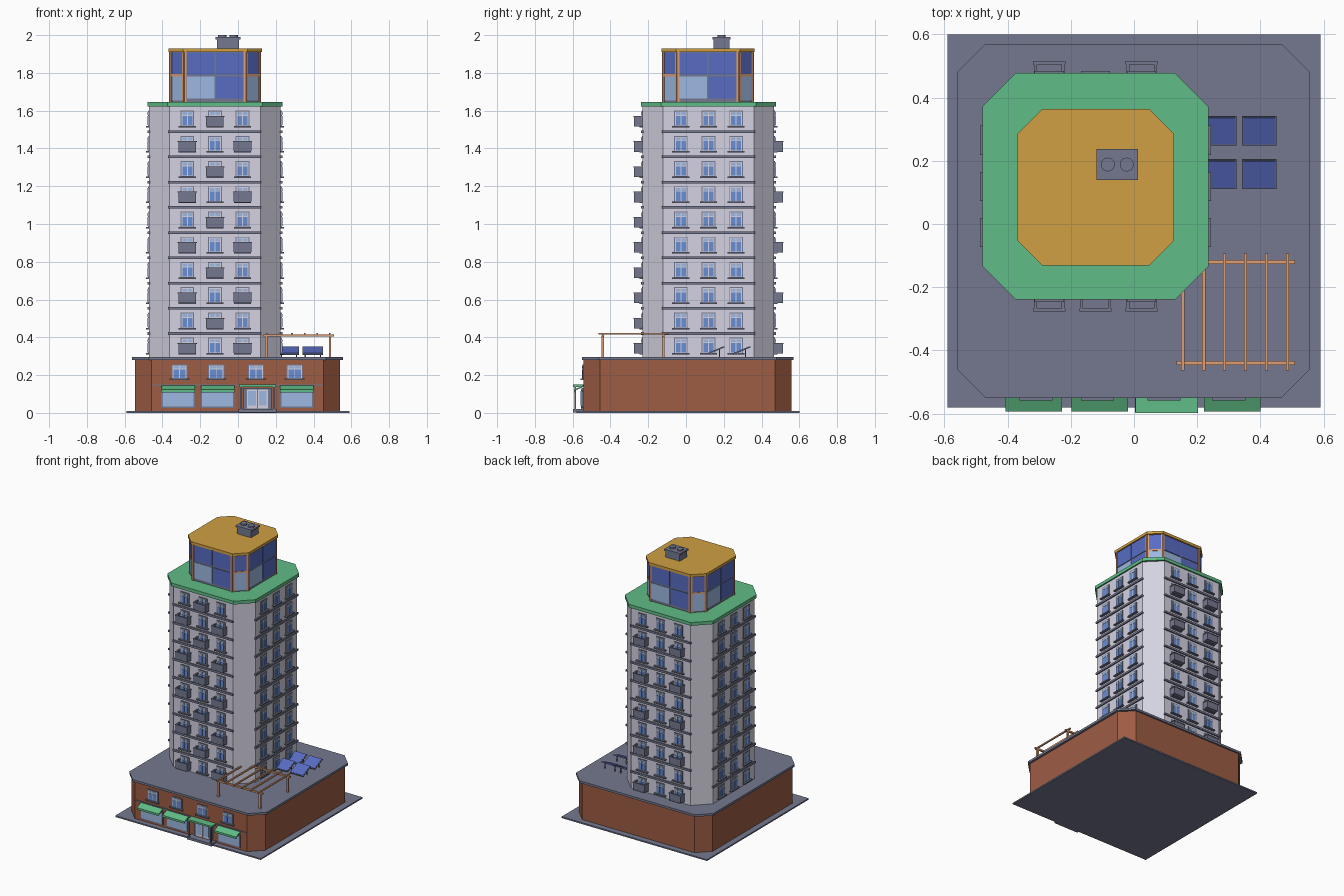
import bpy, bmesh, math
from mathutils import Matrix, Vector

if "Cube" in bpy.data.objects:
    bpy.data.objects.remove(bpy.data.objects["Cube"], do_unlink=True)


def linear(c):
    c /= 255
    return c / 12.92 if c <= 0.04045 else ((c + 0.055) / 1.055) ** 2.4


def material(name, r, g, b):
    m = bpy.data.materials.new(name)
    m.use_nodes = True
    col = (linear(r), linear(g), linear(b), 1)
    m.diffuse_color = col
    m.node_tree.nodes["Principled BSDF"].inputs["Base Color"].default_value = col
    return m


WALL = material("pale wall", 212, 210, 225)
SLATE = material("slate grey", 117, 121, 143)
BRICK = material("red brick", 158, 92, 68)
GREEN = material("green", 96, 188, 134)
OCHRE = material("ochre roof", 208, 160, 68)
TAN = material("tan timber", 220, 158, 118)
DEEP = material("deep blue glass", 88, 108, 196)
LIGHT = material("light blue glass", 156, 184, 226)
PANE = material("window blue", 104, 143, 214)

parts = {}


def mesh_for(name, mat):
    return parts.setdefault(name, (bmesh.new(), mat))[0]


def box(name, mat, center, size, frame=Matrix()):
    bmesh.ops.create_cube(mesh_for(name, mat), size=1,
                          matrix=frame @ Matrix.Translation(center) @ Matrix.Diagonal((*size, 1)))


def octagon(name, mat, cx, cy, hx, hy, cut, z0, z1):
    """Vertical prism: a rectangle with cut corners."""
    bm = mesh_for(name, mat)
    ring = []
    for sx, sy in ((1, 1), (-1, 1), (-1, -1), (1, -1)):
        pair = [(sx * hx, sy * (hy - cut)), (sx * (hx - cut), sy * hy)]
        ring += pair if sx * sy > 0 else pair[::-1]
    face = bm.faces.new([bm.verts.new((cx + x, cy + y, z0)) for x, y in ring])
    new = bmesh.ops.extrude_face_region(bm, geom=[face])["geom"]
    bmesh.ops.translate(bm, vec=(0, 0, z1 - z0),
                        verts=[v for v in new if isinstance(v, bmesh.types.BMVert)])
    bmesh.ops.recalc_face_normals(bm, faces=bm.faces)


def wall_frame(cx, cy, dist, degrees):
    """Local x runs along a wall, local -y points out of it."""
    return (Matrix.Translation((cx, cy, 0)) @ Matrix.Rotation(math.radians(degrees), 4, "Z")
            @ Matrix.Translation((0, -dist, 0)))


def window(prefix, frame, u, z, w=0.072, h=0.085):
    """Framed two-pane window with fanlights and a sill; z is its bottom."""
    box(prefix + "_window_frames", SLATE, (u, 0, z + h / 2), (w, 0.010, h), frame)
    box(prefix + "_window_casings", WALL, (u, 0, z + h / 2), (w - 0.01, 0.014, h - 0.01), frame)
    pw = w / 2 - 0.012
    for s in (-1, 1):
        x = u + s * (pw / 2 + 0.002)
        box(prefix + "_window_panes", PANE, (x, 0, z + h * 0.38), (pw, 0.018, h * 0.58), frame)
        box(prefix + "_window_fanlights", LIGHT, (x, 0, z + h * 0.81), (pw, 0.018, h * 0.18), frame)
    box(prefix + "_window_sills", SLATE, (u, -0.006, z), (w + 0.02, 0.022, 0.008), frame)


def balcony(frame, u, z):
    """Open box balcony with a floor, three panels and a top rail."""
    w, d, h = 0.092, 0.046, 0.05
    box("balcony_floors", SLATE, (u, -d / 2, z), (w, d, 0.007), frame)
    box("balcony_panels", SLATE, (u, -d + 0.003, z + h / 2), (w, 0.005, h), frame)
    box("balcony_rails", SLATE, (u, -d + 0.003, z + h), (w + 0.01, 0.01, 0.006), frame)
    for s in (-1, 1):
        x = u + s * (w / 2 - 0.002)
        box("balcony_panels", SLATE, (x, -d / 2, z + h / 2), (0.005, d, h), frame)
        box("balcony_rails", SLATE, (x, -d / 2, z + h), (0.01, d, 0.006), frame)


# Ground plate and brick podium
box("ground_plate", SLATE, (0, 0.01, 0.005), (1.18, 1.18, 0.01))
octagon("podium", BRICK, -0.003, 0.008, 0.543, 0.55, 0.088, 0.01, 0.28)
octagon("podium_roof", SLATE, -0.002, 0.01, 0.558, 0.56, 0.09, 0.28, 0.296)

# Shop front
shop = wall_frame(0, 0, 0.542, 0)
box("shop_band", SLATE, (-0.003, 0, 0.147), (0.91, 0.012, 0.006), shop)
for u in (-0.31, -0.115, 0.095, 0.30):
    window("podium", shop, u, 0.177, 0.085, 0.08)
for u in (-0.317, -0.108, 0.311):
    box("shop_window_frames", SLATE, (u, 0, 0.073), (0.18, 0.014, 0.096), shop)
    box("shop_window_glass", LIGHT, (u, 0, 0.073), (0.164, 0.02, 0.08), shop)
    tilt = shop @ Matrix.Translation((u, -0.024, 0.131)) @ Matrix.Rotation(math.radians(24), 4, "X")
    box("awnings", GREEN, (0, 0, 0), (0.178, 0.056, 0.007), tilt)
    box("awning_valances", GREEN, (u, -0.049, 0.115), (0.178, 0.004, 0.014), shop)

# Entrance with step, posts and canopy
box("entrance_step", SLATE, (0.103, -0.027, 0.011), (0.2, 0.056, 0.018), shop)
box("door_frame", SLATE, (0.103, 0, 0.073), (0.15, 0.02, 0.115), shop)
for s in (-1, 1):
    box("door_leaves", WALL, (0.103 + s * 0.029, 0, 0.073), (0.054, 0.026, 0.1), shop)
    box("door_glass", LIGHT, (0.103 + s * 0.029, 0, 0.078), (0.04, 0.032, 0.078), shop)
    box("canopy_posts", SLATE, (0.103 + s * 0.088, -0.045, 0.075), (0.009, 0.009, 0.125), shop)
box("entrance_canopy", GREEN, (0.103, -0.026, 0.144), (0.198, 0.06, 0.012), shop)

# Tower shaft and its green cap
TX, TY, HALF = -0.122, 0.119, 0.348
octagon("tower", WALL, TX, TY, HALF, HALF, 0.107, 0.29, 1.625)
octagon("tower_cap", GREEN, TX, TY, 0.358, 0.358, 0.106, 1.621, 1.645)

# Tower walls: bands, windows and staggered balconies
STEP = 0.1336
for side in range(4):
    wall = wall_frame(TX, TY, HALF, side * 90)
    for floor in range(10):
        z = 0.313 + STEP * floor
        if floor < 9:
            box("floor_bands", SLATE, (0, 0, 0.42 + STEP * floor), (0.49, 0.018, 0.014), wall)
        for col in (-1, 0, 1):
            window("tower", wall, col * 0.146, z)
            outer = col != 0 and floor % 2 == 0
            middle = col == 0 and floor % 2 == 1
            if (side in (0, 2) and outer) or (side == 0 and middle):
                balcony(wall, col * 0.146, z + 0.004)

# Glazed penthouse
PX, PY = -0.121, 0.116
octagon("penthouse_core", SLATE, PX, PY, 0.236, 0.236, 0.075, 1.645, 1.912)
octagon("penthouse_roof", OCHRE, PX, PY, 0.247, 0.247, 0.077, 1.91, 1.93)
for side in range(4):
    face = wall_frame(PX, PY, 0.236, side * 90)
    for s in (-1, 1):
        box("penthouse_upper_glass", DEEP, (s * 0.077, 0, 1.85), (0.146, 0.008, 0.115), face)
        box("penthouse_lower_glass_" + ("light" if s < 0 else "deep"), LIGHT if s < 0 else DEEP,
            (s * 0.077, 0, 1.723), (0.146, 0.008, 0.118), face)
        box("penthouse_posts", TAN, (s * 0.157, 0, 1.779), (0.012, 0.014, 0.266), face)
    corner = wall_frame(PX, PY, 0.2805, side * 90 + 45)
    box("corner_upper_glass", DEEP, (0, 0, 1.85), (0.085, 0.008, 0.115), corner)
    box("corner_lower_glass", LIGHT, (0, 0, 1.718), (0.085, 0.008, 0.126), corner)
    box("corner_rails", TAN, (0, 0, 1.787), (0.1, 0.014, 0.012), corner)
    for s in (-1, 1):
        box("penthouse_posts", TAN, (s * 0.046, 0, 1.779), (0.012, 0.014, 0.266), corner)

# Rooftop vent
box("vent_box", SLATE, (-0.053, 0.188, 1.955), (0.115, 0.085, 0.06))
box("vent_lid", SLATE, (-0.053, 0.188, 1.984), (0.13, 0.097, 0.012))
for x in (-0.083, -0.023):
    bmesh.ops.create_cone(mesh_for("vent_pipes", SLATE), cap_ends=True, segments=16, radius1=0.022,
                          radius2=0.022, depth=0.03, matrix=Matrix.Translation((x, 0.188, 1.985)))

# Solar panels on tilted stands
for x in (0.27, 0.396):
    for y in (0.158, 0.295):
        tilt = Matrix.Translation((x, y, 0.33)) @ Matrix.Rotation(math.radians(23), 4, "X")
        box("solar_frames", SLATE, (0, 0, 0), (0.108, 0.1, 0.006), tilt)
        box("solar_panels", DEEP, (0, 0, 0.002), (0.1, 0.092, 0.006), tilt)
        for s in (-1, 1):
            box("solar_legs", SLATE, (x + s * 0.04, y + 0.02, 0.315), (0.006, 0.006, 0.042))

# Timber pergola
for y in (-0.12, -0.44):
    box("pergola_beams", TAN, (0.322, y, 0.41), (0.375, 0.012, 0.012))
    for x in (0.15, 0.487):
        box("pergola_posts", TAN, (x, y, 0.352), (0.013, 0.013, 0.115))
for i in range(6):
    box("pergola_rafters", TAN, (0.154 + i * 0.0664, -0.278, 0.419), (0.01, 0.37, 0.01))

# Turn every collected part into an object
for name, (bm, mat) in parts.items():
    mesh = bpy.data.meshes.new(name)
    bm.to_mesh(mesh)
    bm.free()
    mesh.materials.append(mat)
    bpy.context.collection.objects.link(bpy.data.objects.new(name, mesh))
